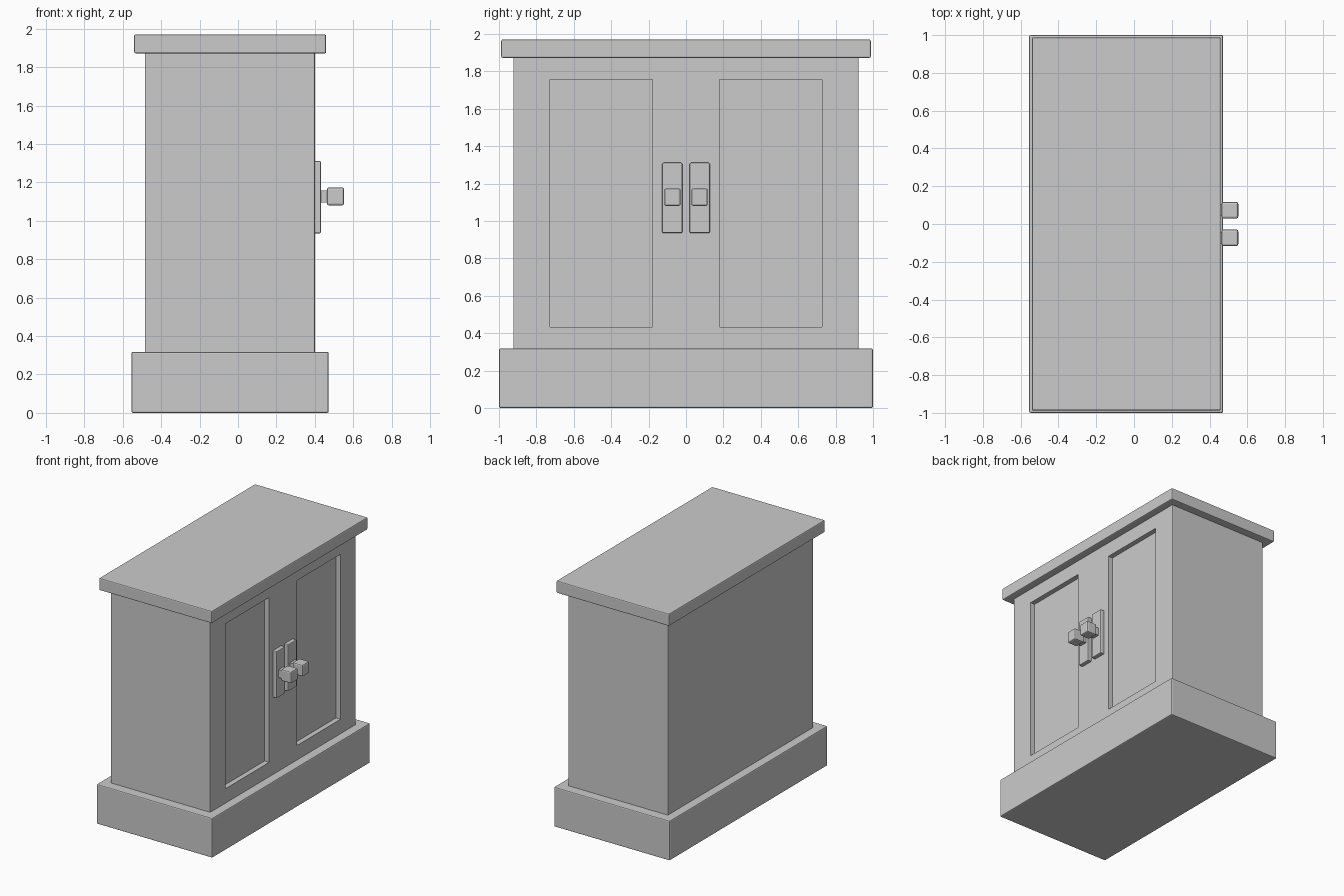
import bpy
import bmesh

if "Cube" in bpy.data.objects:
    bpy.data.objects.remove(bpy.data.objects["Cube"])


def box(name, x, y, z, bevel=0.0, segments=2):
    """Box from (min, max) ranges, with slightly rounded edges."""
    bm = bmesh.new()
    bmesh.ops.create_cube(bm, size=1.0)
    for v in bm.verts:
        for i, (lo, hi) in enumerate((x, y, z)):
            v.co[i] = hi if v.co[i] > 0 else lo
    if bevel:
        bmesh.ops.bevel(bm, geom=bm.edges[:], offset=bevel, segments=segments,
                        profile=0.5, affect='EDGES')
    mesh = bpy.data.meshes.new(name)
    bm.to_mesh(mesh)
    bm.free()
    obj = bpy.data.objects.new(name, mesh)
    bpy.context.collection.objects.link(obj)
    return obj


# Plinth, carcass and top slab
box("plinth", (-0.555, 0.472), (-1.0, 1.0), (0.0, 0.318), 0.008)
body = box("cabinet_body", (-0.485, 0.4), (-0.923, 0.923), (0.31, 1.88), 0.006)
box("top_slab", (-0.541, 0.459), (-0.988, 0.988), (1.872, 1.97), 0.008)

for side, label in ((-1, "left"), (1, "right")):
    def span(a, b):
        return tuple(sorted((side * a, side * b)))

    # Recessed door panel, cut into the front of the carcass
    cutter = box(label + "_panel_cutter", (0.36, 0.5), span(0.178, 0.728), (0.434, 1.756))
    cutter.hide_render = True
    mod = body.modifiers.new(label + "_panel", 'BOOLEAN')
    mod.operation = 'DIFFERENCE'
    mod.solver = 'EXACT'
    mod.object = cutter
    bpy.context.view_layer.objects.active = body
    bpy.ops.object.modifier_apply(modifier=mod.name)
    bpy.data.objects.remove(cutter)

    # Handle: back plate, stem and square knob
    box(label + "_handle_plate", (0.39, 0.432), span(0.02, 0.127), (0.935, 1.311), 0.006)
    box(label + "_handle_stem", (0.425, 0.475), span(0.042, 0.104), (1.095, 1.157))
    box(label + "_handle_knob", (0.463, 0.552), span(0.029, 0.116), (1.08, 1.174), 0.01)
